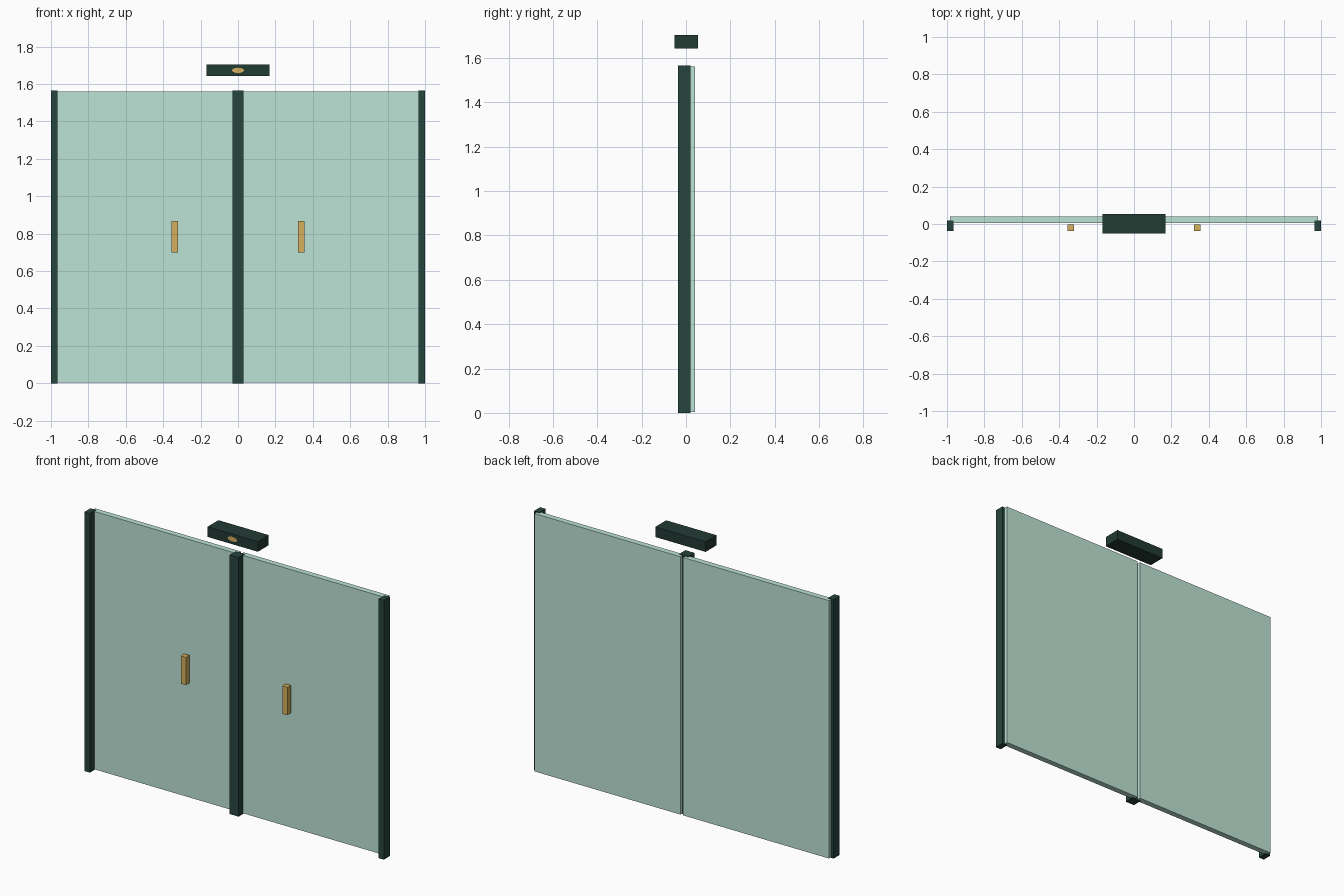
import bpy
import math

if "Cube" in bpy.data.objects:
    bpy.data.objects.remove(bpy.data.objects["Cube"])


def material(name, color):
    m = bpy.data.materials.new(name)
    m.diffuse_color = color
    m.use_nodes = True
    m.node_tree.nodes["Principled BSDF"].inputs["Base Color"].default_value = m.diffuse_color
    return m


frame_mat = material("dark_green_frame", (0.02, 0.06, 0.048, 1))
housing_mat = material("darker_green_housing", (0.016, 0.043, 0.034, 1))
glass_mat = material("pale_green_glass", (0.51, 0.77, 0.67, 0.45))
brass_mat = material("brass", (0.67, 0.43, 0.11, 1))


def box(name, x, y, z, mat):
    """Box from (min, max) ranges."""
    center = [(a + b) / 2 for a, b in (x, y, z)]
    bpy.ops.mesh.primitive_cube_add(size=1, location=center)
    o = bpy.context.object
    o.name = name
    o.scale = [b - a for a, b in (x, y, z)]
    bpy.ops.object.transform_apply(location=False, rotation=False, scale=True)
    o.data.materials.append(mat)
    return o


POST_Y = (-0.037, 0.02)
HEIGHT = 1.565

# Centre post
box("center_post", (-0.03, 0.03), POST_Y, (0, HEIGHT), frame_mat)

# Side posts, door panels and handles on both sides
for side, s in (("left", -1), ("right", 1)):
    def span(a, b):
        return tuple(sorted((s * a, s * b)))
    box(side + "_post", span(0.964, 1.0), POST_Y, (0, HEIGHT), frame_mat)
    box(side + "_glass_panel", span(0.009, 0.983), (0.006, 0.041), (0.004, 1.561), glass_mat)
    box(side + "_handle", span(0.322, 0.356), (-0.037, -0.004), (0.70, 0.868), brass_mat)

# Sensor housing floating above the doors
box("sensor_housing", (-0.168, 0.168), (-0.051, 0.053), (1.642, 1.703), housing_mat)

# Flat oval lens on the housing front
bpy.ops.mesh.primitive_cylinder_add(vertices=24, radius=1, depth=1,
                                    location=(0, -0.049, 1.673),
                                    rotation=(math.pi / 2, 0, 0))
lens = bpy.context.object
lens.name = "sensor_lens"
# scale is local: z runs along the lens axis
lens.scale = (0.032, 0.014, 0.006)
bpy.ops.object.transform_apply(location=False, rotation=True, scale=True)
lens.data.materials.append(brass_mat)
